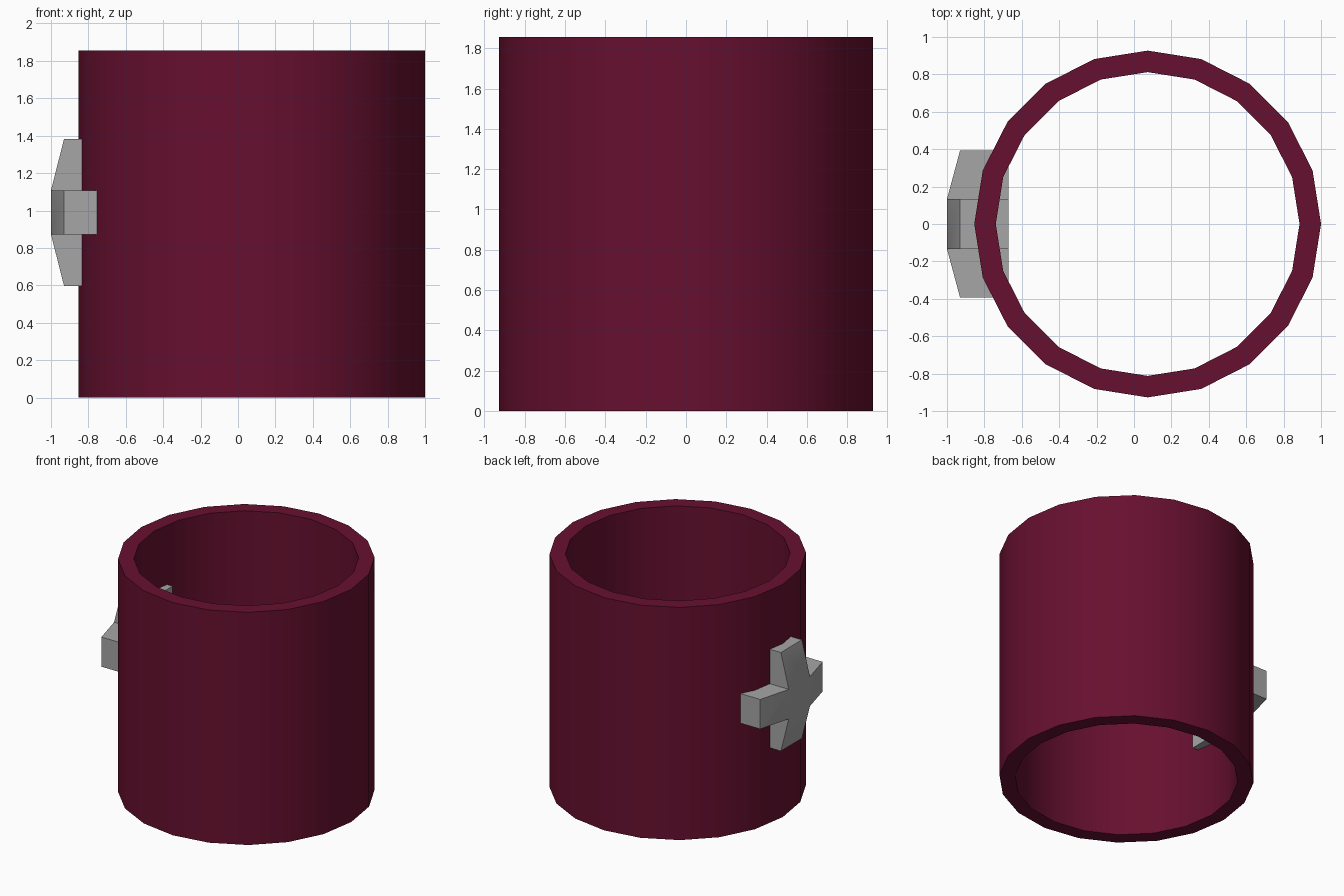
import bpy, bmesh
from math import radians
from mathutils import Matrix, Vector

if "Cube" in bpy.data.objects:
    bpy.data.objects.remove(bpy.data.objects["Cube"], do_unlink=True)


def make_material(name, rgb):
    mat = bpy.data.materials.new(name)
    mat.use_nodes = True
    mat.diffuse_color = (*rgb, 1)
    bsdf = mat.node_tree.nodes["Principled BSDF"]
    bsdf.inputs["Base Color"].default_value = (*rgb, 1)
    return mat


def make_object(name, bm, mat):
    bmesh.ops.recalc_face_normals(bm, faces=bm.faces)
    mesh = bpy.data.meshes.new(name)
    bm.to_mesh(mesh)
    bm.free()
    mesh.materials.append(mat)
    obj = bpy.data.objects.new(name, mesh)
    bpy.context.collection.objects.link(obj)
    bpy.ops.object.select_all(action='DESELECT')
    obj.select_set(True)
    bpy.context.view_layer.objects.active = obj
    bpy.ops.object.shade_smooth_by_angle(angle=radians(30))
    return obj


maroon = make_material("maroon", (0.135, 0.005, 0.028))
grey = make_material("grey", (0.38, 0.38, 0.38))

# Open tube: a rectangular wall section spun around the axis
centre_x, outer, inner, height, sides = 0.073, 0.927, 0.812, 1.855, 20
bm = bmesh.new()
section = [bm.verts.new((centre_x + r, 0, z))
           for r, z in ((inner, 0), (outer, 0), (outer, height), (inner, height))]
edges = [bm.edges.new((section[i], section[(i + 1) % 4])) for i in range(4)]
bmesh.ops.spin(bm, geom=section + edges, cent=(centre_x, 0, 0), axis=(0, 0, 1),
               angle=radians(360), steps=sides)
bmesh.ops.remove_doubles(bm, verts=bm.verts, dist=0.001)
make_object("tube_wall", bm, maroon)

# Cross on the right side: a centre block with four arms extruded from it
front_x, tip_x, back_x = -1.0, -0.93, -0.67
half_y, half_z, reach = 0.133, 0.118, 0.393
mid = Vector(((front_x + back_x) / 2, 0, 0.99))
bm = bmesh.new()
bmesh.ops.create_cube(bm, size=1, matrix=Matrix.Translation(mid) @ Matrix.Diagonal(
    (back_x - front_x, 2 * half_y, 2 * half_z, 1)))
bm.normal_update()
for face in [f for f in bm.faces if abs(f.normal.x) < 0.5]:
    normal = face.normal.copy()
    length = reach - (half_y if abs(normal.y) > 0.5 else half_z)
    arm = bmesh.ops.extrude_discrete_faces(bm, faces=[face])["faces"][0]
    for v in arm.verts:
        v.co += normal * length
        if v.co.x < mid.x:
            v.co.x = tip_x  # arms slope back toward their tips
make_object("cross_emblem", bm, grey)
